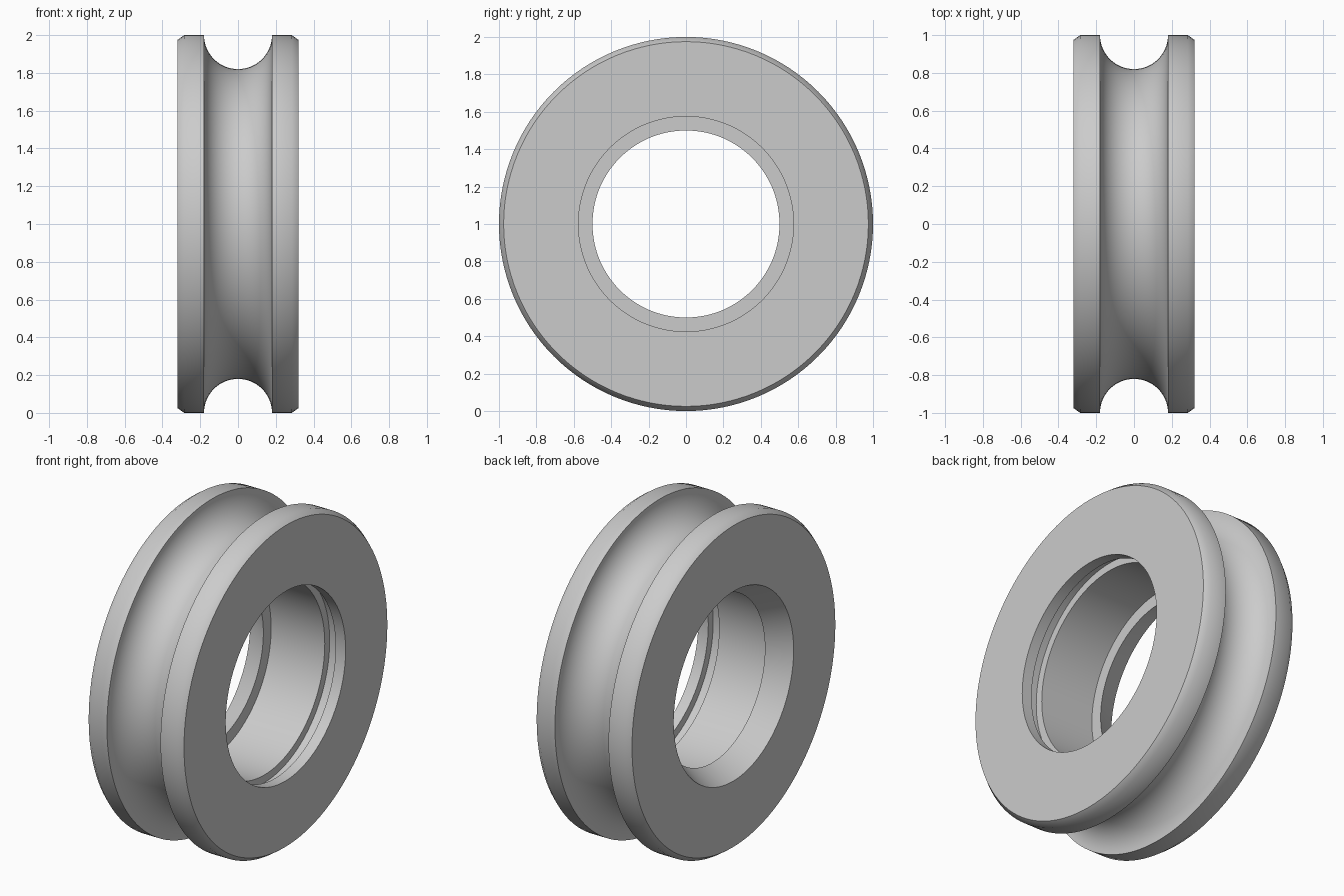
import bpy, bmesh, math
from mathutils import Matrix, Vector

if "Cube" in bpy.data.objects:
    bpy.data.objects.remove(bpy.data.objects["Cube"], do_unlink=True)

SEGMENTS = 128
HALF = 0.32      # half thickness of the wheel
SEAT = 0.18      # half width of the bearing seat and of the rope groove
BORE = 0.575     # bearing seat radius
LIP = 0.5        # retaining lip radius

# Material
grey = bpy.data.materials.new("light grey")
grey.use_nodes = True
colour = (0.6, 0.6, 0.6, 1)
grey.diffuse_color = colour
grey.node_tree.nodes["Principled BSDF"].inputs["Base Color"].default_value = colour

# Rim: round rope groove between two bevelled flanges, as (x, radius)
steps = 32
profile = [(-HALF, 0.975), (-0.285, 1.0)]
for i in range(steps + 1):
    a = math.pi * i / steps
    profile.append((-SEAT * math.cos(a), 1 - SEAT * math.sin(a)))
profile += [(0.285, 1.0), (HALF, 0.975)]

# Bore: entrance, clip groove, bearing seat, lip and flared exit
profile += [(HALF, BORE), (0.253, BORE), (0.253, 0.622), (SEAT, 0.622),
            (SEAT, BORE), (-SEAT, BORE), (-SEAT, LIP), (-HALF, BORE)]

# Revolve the closed profile round the x axis
bm = bmesh.new()
rings = []
for s in range(SEGMENTS):
    turn = Matrix.Rotation(2 * math.pi * s / SEGMENTS, 3, 'X')
    rings.append([bm.verts.new(turn @ Vector((x, 0, r)) + Vector((0, 0, 1)))
                  for x, r in profile])
count = len(profile)
for s in range(SEGMENTS):
    a, b = rings[s], rings[(s + 1) % SEGMENTS]
    for i in range(count):
        j = (i + 1) % count
        bm.faces.new((a[i], a[j], b[j], b[i]))
bmesh.ops.recalc_face_normals(bm, faces=bm.faces)

mesh = bpy.data.meshes.new("pulley_wheel")
bm.to_mesh(mesh)
bm.free()
mesh.materials.append(grey)
wheel = bpy.data.objects.new("pulley_wheel", mesh)
bpy.context.collection.objects.link(wheel)

# Smooth round surfaces, crisp corners
bpy.ops.object.select_all(action='DESELECT')
wheel.select_set(True)
bpy.context.view_layer.objects.active = wheel
bpy.ops.object.shade_smooth_by_angle(angle=math.radians(40))
